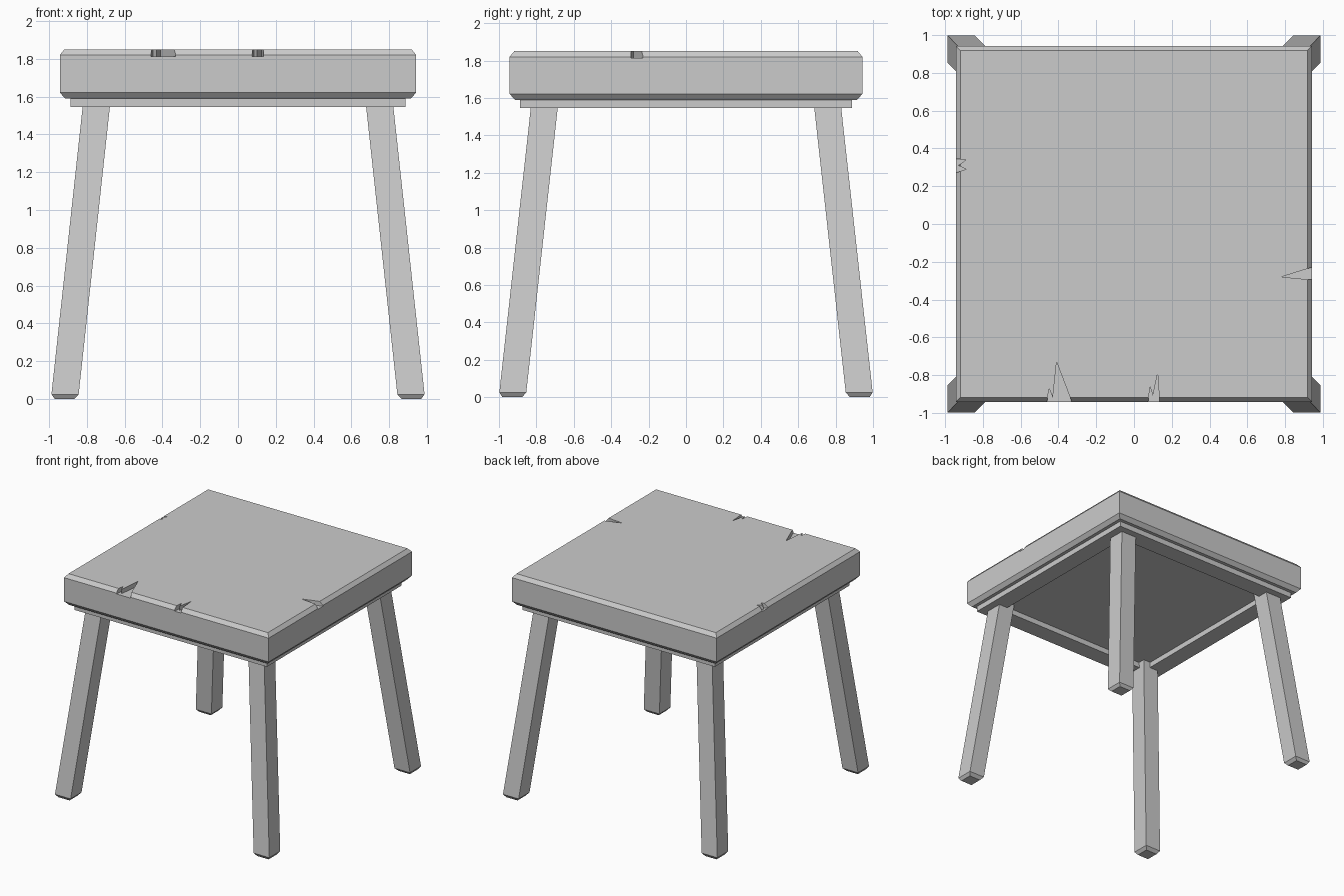
import bpy, bmesh

if "Cube" in bpy.data.objects:
    bpy.data.objects.remove(bpy.data.objects["Cube"])


def make_object(name, bm):
    bmesh.ops.recalc_face_normals(bm, faces=bm.faces)
    mesh = bpy.data.meshes.new(name)
    bm.to_mesh(mesh)
    bm.free()
    obj = bpy.data.objects.new(name, mesh)
    bpy.context.collection.objects.link(obj)
    return obj


def loft(name, rings):
    """Closed solid skinned through rings of equal point count."""
    bm = bmesh.new()
    loops = [[bm.verts.new(p) for p in ring] for ring in rings]
    n = len(loops[0])
    for a, b in zip(loops, loops[1:]):
        for i in range(n):
            j = (i + 1) % n
            bm.faces.new((a[i], a[j], b[j], b[i]))
    bm.faces.new(loops[0])
    bm.faces.new(loops[-1])
    return make_object(name, bm)


def rect(x0, x1, y0, y1, z):
    return [(x0, y0, z), (x1, y0, z), (x1, y1, z), (x0, y1, z)]


def square(r, z):
    return rect(-r, r, -r, r, z)


# Seat slab with chamfered top and bottom rims
seat = loft("seat", [square(0.915, 1.59), square(0.943, 1.622),
                     square(0.943, 1.82), square(0.918, 1.85)])

# Splintered notches cut into the top edge (plan outlines)
notches = [
    [(-0.46, -1), (-0.46, -0.94), (-0.45, -0.87), (-0.43, -0.92),
     (-0.41, -0.73), (-0.33, -0.94), (-0.33, -1)],
    [(0.075, -1), (0.075, -0.94), (0.085, -0.86), (0.10, -0.91),
     (0.125, -0.79), (0.135, -0.94), (0.135, -1)],
    [(1, -0.23), (0.94, -0.23), (0.78, -0.28), (0.94, -0.295), (1, -0.295)],
    [(-1, 0.345), (-0.945, 0.345), (-0.89, 0.34), (-0.93, 0.31),
     (-0.89, 0.29), (-0.945, 0.27), (-1, 0.27)],
]
for i, outline in enumerate(notches):
    cutter = loft(f"notch_cutter_{i + 1}",
                  [[(x, y, z) for x, y in outline] for z in (1.813, 1.95)])
    cutter.hide_render = True
    cutter.hide_set(True)
    mod = seat.modifiers.new("notch", 'BOOLEAN')
    mod.operation = 'DIFFERENCE'
    mod.solver = 'EXACT'
    mod.object = cutter

# Apron: square frame under the seat
bm = bmesh.new()
corners = [square(r, z) for r, z in
           ((0.887, 1.545), (0.887, 1.595), (0.74, 1.595), (0.74, 1.545))]
loops = [[bm.verts.new(p) for p in ring] for ring in corners]
for k in range(4):
    a, b = loops[k], loops[(k + 1) % 4]
    for i in range(4):
        j = (i + 1) % 4
        bm.faces.new((a[i], a[j], b[j], b[i]))
make_object("apron", bm)

# Splayed legs with chamfered feet: (x centre, y centre, half width, z)
sections = [(0.917, 0.929, 0.052, 0.0), (0.915, 0.926, 0.072, 0.025),
            (0.744, 0.752, 0.072, 1.6)]
for side, sx in (("left", -1), ("right", 1)):
    for end, sy in (("front", -1), ("back", 1)):
        loft(f"{end}_{side}_leg",
             [rect(sx * x - h, sx * x + h, sy * y - h, sy * y + h, z)
              for x, y, h, z in sections])
